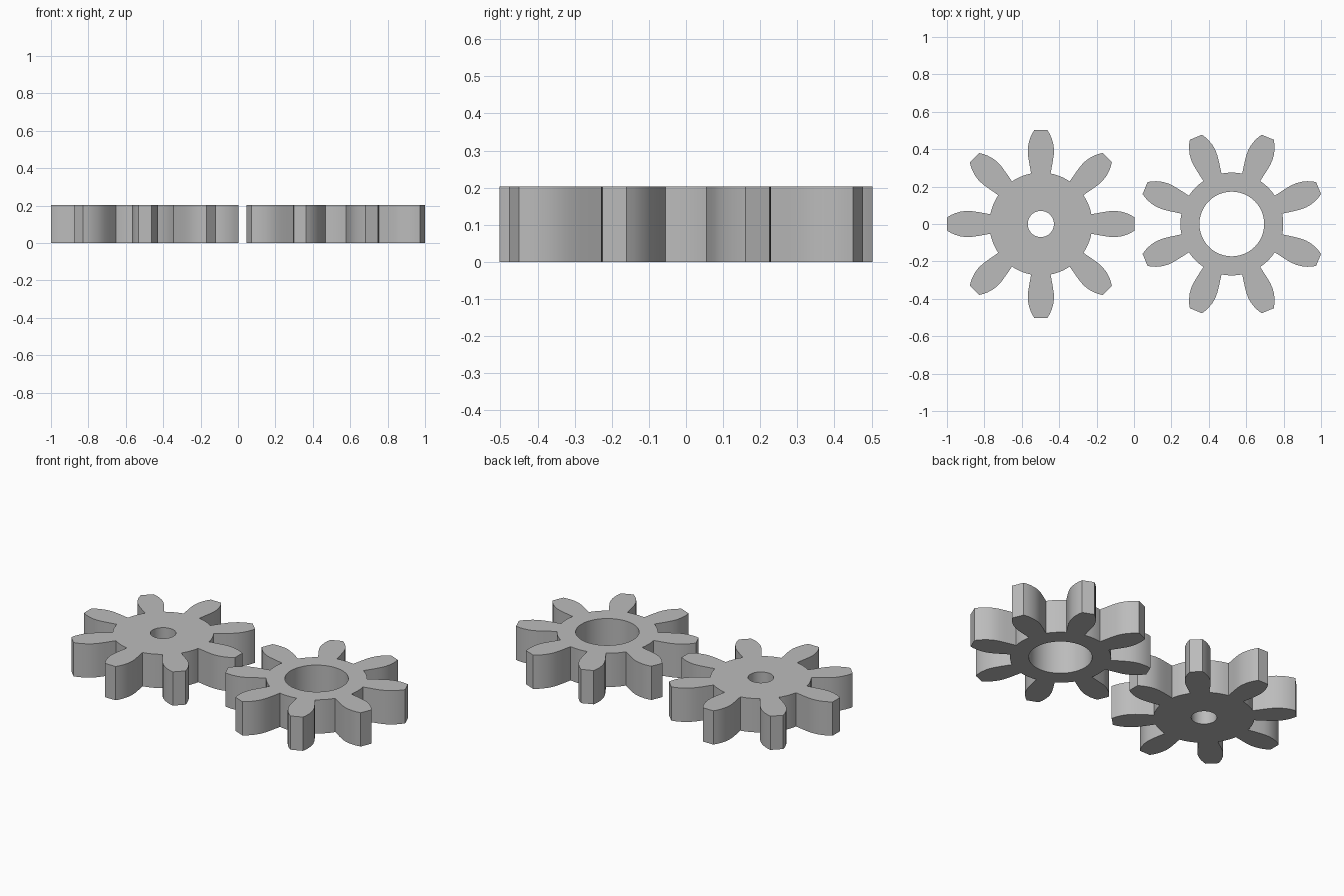
import bpy, bmesh
from math import sin, cos, atan2, pi, radians
from mathutils import Vector, Matrix

if "Cube" in bpy.data.objects:
    bpy.data.objects.remove(bpy.data.objects["Cube"], do_unlink=True)

TEETH = 8
THICKNESS = 0.203
ROOT_RADIUS = 0.275
# Half of one tooth, from root to tip: distance from centre, half width
FLANK = [(0.27, 0.052), (0.33, 0.063), (0.37, 0.069), (0.4, 0.07),
         (0.43, 0.066), (0.46, 0.057), (0.482, 0.047), (0.502, 0.035)]

grey = bpy.data.materials.new("plain grey")
grey.use_nodes = True
colour = (0.5, 0.5, 0.5, 1)
grey.diffuse_color = colour
grey.node_tree.nodes["Principled BSDF"].inputs["Base Color"].default_value = colour


def gear_outline(phase):
    """Tooth flanks joined by short arcs along the root circle."""
    pitch = 2 * pi / TEETH
    base = atan2(FLANK[0][1], FLANK[0][0])
    tooth = [(r, -w) for r, w in FLANK] + [(r, w) for r, w in reversed(FLANK)]
    steps = 5
    for i in range(1, steps):
        a = base + (pitch - 2 * base) * i / steps
        tooth.append((ROOT_RADIUS * cos(a), ROOT_RADIUS * sin(a)))
    points = []
    for k in range(TEETH):
        turn = Matrix.Rotation(phase + k * pitch, 3, 'Z')
        points += [turn @ Vector((x, y, 0)) for x, y in tooth]
    return points


def circle(radius, count=48):
    return [Vector((radius * cos(2 * pi * i / count),
                    radius * sin(2 * pi * i / count), 0)) for i in range(count)]


def add_gear(name, x, phase, bore):
    bm = bmesh.new()
    # Toothed rim and round bore
    edges = []
    for loop in (gear_outline(phase), circle(bore)):
        verts = [bm.verts.new(p) for p in loop]
        edges += [bm.edges.new((v, verts[i - 1])) for i, v in enumerate(verts)]
    bmesh.ops.triangle_fill(bm, edges=edges, use_beauty=True, normal=(0, 0, 1))
    # Thickness
    new = bmesh.ops.extrude_face_region(bm, geom=bm.faces[:])["geom"]
    bmesh.ops.translate(bm, vec=(0, 0, THICKNESS),
                        verts=[g for g in new if isinstance(g, bmesh.types.BMVert)])
    bmesh.ops.recalc_face_normals(bm, faces=bm.faces[:])
    mesh = bpy.data.meshes.new(name)
    bm.to_mesh(mesh)
    bm.free()
    mesh.materials.append(grey)
    gear = bpy.data.objects.new(name, mesh)
    gear.location.x = x
    bpy.context.collection.objects.link(gear)
    bpy.ops.object.select_all(action='DESELECT')
    gear.select_set(True)
    bpy.context.view_layer.objects.active = gear
    bpy.ops.object.shade_smooth_by_angle(angle=radians(28))


add_gear("small_bore_gear", -0.498, 0, 0.07)
add_gear("large_bore_gear", 0.523, pi / TEETH, 0.173)
